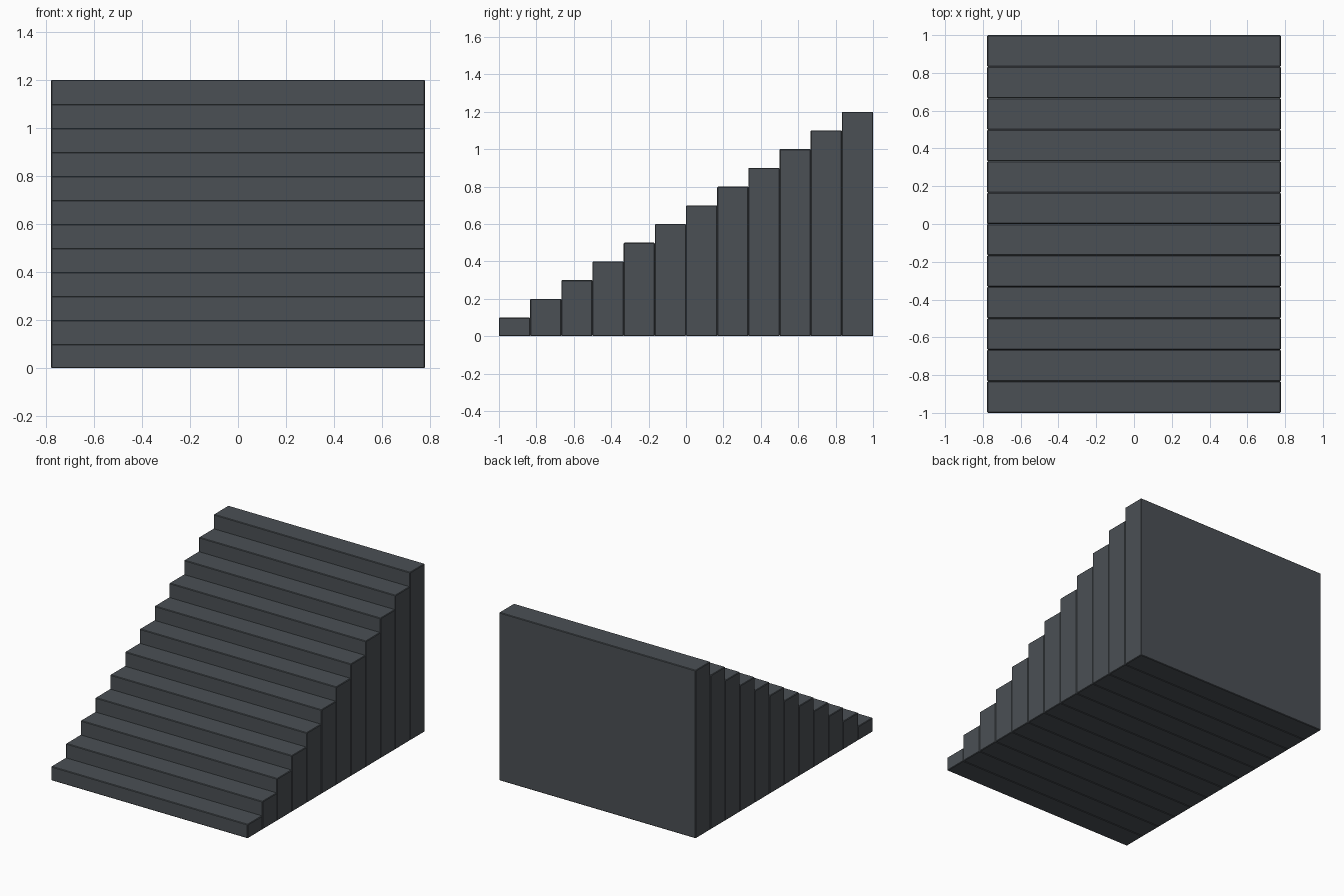
import bpy, bmesh
from mathutils import Matrix

if "Cube" in bpy.data.objects:
    bpy.data.objects.remove(bpy.data.objects["Cube"])

STEPS, WIDTH, RUN, RISE, EDGE = 12, 1.554, 2.0 / 12, 0.1, 0.004

stone = bpy.data.materials.new("dark_slate")
stone.diffuse_color = (0.07, 0.08, 0.09, 1)
stone.use_nodes = True
stone.node_tree.nodes["Principled BSDF"].inputs["Base Color"].default_value = stone.diffuse_color


def block(name, size, center):
    """Box with a tiny chamfer on every edge."""
    bm = bmesh.new()
    bmesh.ops.create_cube(bm, size=1, matrix=Matrix.Translation(center) @ Matrix.Diagonal((*size, 1)))
    bmesh.ops.bevel(bm, geom=bm.edges[:], offset=EDGE, segments=1, affect='EDGES')
    mesh = bpy.data.meshes.new(name)
    bm.to_mesh(mesh)
    bm.free()
    mesh.materials.append(stone)
    obj = bpy.data.objects.new(name, mesh)
    bpy.context.collection.objects.link(obj)
    return obj


# Full-height steps rising from front to back
for i in range(STEPS):
    height = RISE * (i + 1)
    block(f"step_{i + 1:02d}", (WIDTH, RUN, height), (0, -1 + RUN * (i + 0.5), height / 2))
